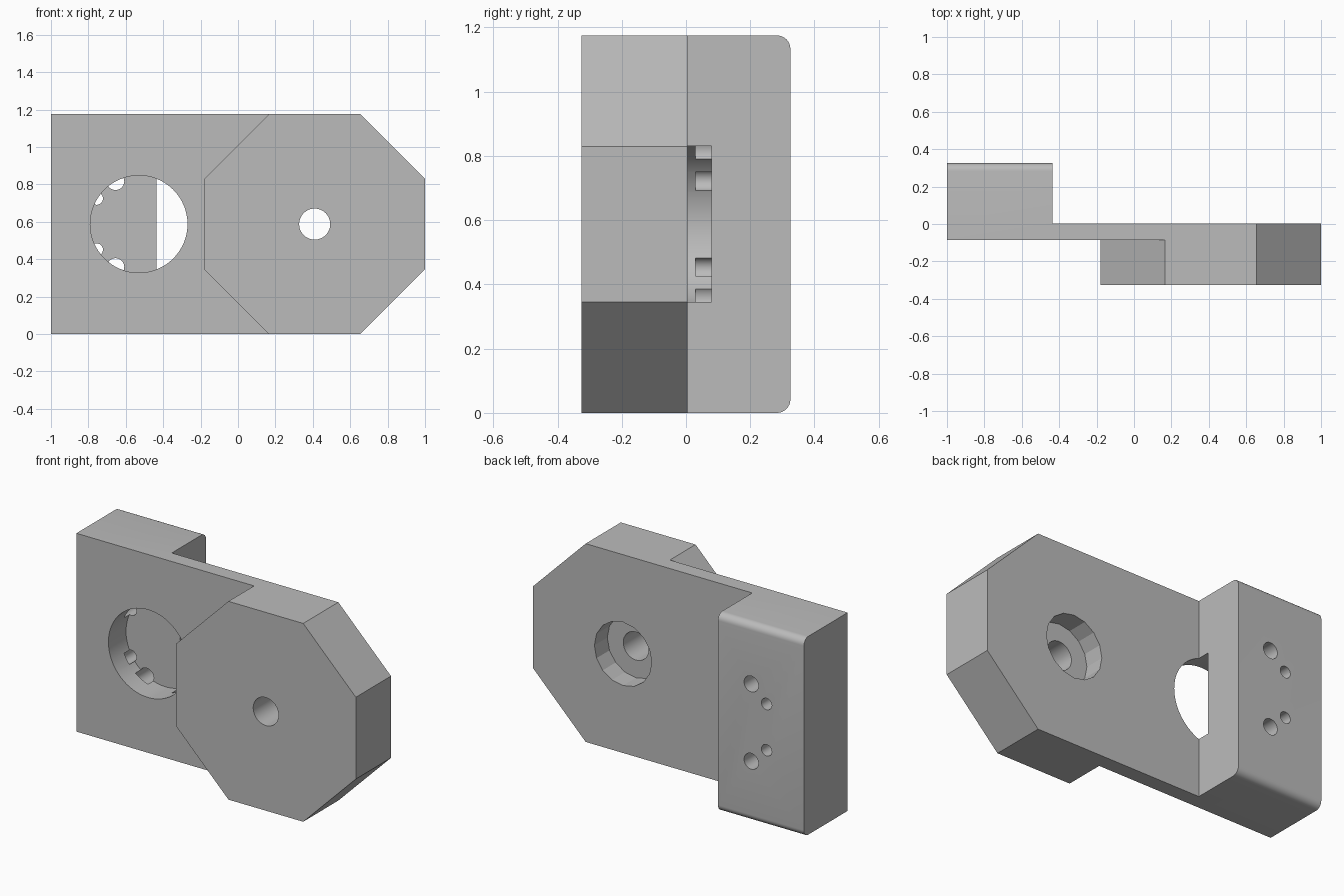
import bpy, bmesh, math
from mathutils import Vector

if "Cube" in bpy.data.objects:
    bpy.data.objects.remove(bpy.data.objects["Cube"], do_unlink=True)

H = 1.175            # overall height
MID = H / 2
FRONT, BACK = -0.325, 0.325
PLATE_FRONT, PLATE_BACK = -0.085, 0.004

grey = bpy.data.materials.new("plain grey")
grey.use_nodes = True
colour = (0.5, 0.5, 0.5, 1)
grey.diffuse_color = colour
grey.node_tree.nodes["Principled BSDF"].inputs["Base Color"].default_value = colour


def prism(name, outline, y0, y1):
    """Extrude an (x, z) outline from y0 to y1."""
    bm = bmesh.new()
    face = bm.faces.new([bm.verts.new((x, y0, z)) for x, z in outline])
    ext = bmesh.ops.extrude_face_region(bm, geom=[face])
    moved = [g for g in ext["geom"] if isinstance(g, bmesh.types.BMVert)]
    bmesh.ops.translate(bm, verts=moved, vec=Vector((0, y1 - y0, 0)))
    bmesh.ops.recalc_face_normals(bm, faces=bm.faces)
    mesh = bpy.data.meshes.new(name)
    bm.to_mesh(mesh)
    bm.free()
    mesh.materials.append(grey)
    obj = bpy.data.objects.new(name, mesh)
    bpy.context.collection.objects.link(obj)
    return obj


def box(name, x0, x1, y0, y1):
    return prism(name, [(x0, 0), (x1, 0), (x1, H), (x0, H)], y0, y1)


def cylinder(name, x, z, r, y0, y1, sides=64):
    step = math.tau / sides
    ring = [(x + r * math.cos(i * step), z + r * math.sin(i * step))
            for i in range(sides)]
    return prism(name, ring, y0, y1)


def combine(target, other, operation):
    """Apply a boolean and discard the tool object."""
    mod = target.modifiers.new(operation.lower(), 'BOOLEAN')
    mod.operation = operation
    mod.solver = 'EXACT'
    mod.object = other
    bpy.context.view_layer.objects.active = target
    bpy.ops.object.modifier_apply(modifier=mod.name)
    bpy.data.objects.remove(other, do_unlink=True)


# Thick block at one end, its back top and bottom edges rounded
bracket = box("mounting_bracket", -1, -0.437, PLATE_FRONT, BACK)
bm = bmesh.new()
bm.from_mesh(bracket.data)
rounded = [e for e in bm.edges if all(v.co.y > 0.3 for v in e.verts)
           and abs(e.verts[0].co.z - e.verts[1].co.z) < 0.01]
bmesh.ops.bevel(bm, geom=rounded, offset=0.042, segments=8, profile=0.5,
                affect='EDGES')
bm.to_mesh(bracket.data)
bm.free()

# Connecting plate and octagonal boss
combine(bracket, box("plate", -1, 0.2, PLATE_FRONT, PLATE_BACK), 'UNION')
cut = 0.345
octagon = [(0.165, 0), (0.655, 0), (1, cut), (1, H - cut),
           (0.655, H), (0.165, H), (-0.18, H - cut), (-0.18, cut)]
combine(bracket, prism("octagonal_boss", octagon, FRONT, PLATE_BACK), 'UNION')

# Round pocket from the front
combine(bracket, cylinder("pocket", -0.53, MID, 0.26, -0.2, 0.08), 'DIFFERENCE')

# Screw holes from the back, mirrored above and below the middle
for side in (-1, 1):
    for x, dz, r in ((-0.655, 0.229, 0.047), (-0.756, 0.137, 0.034)):
        hole = cylinder("screw_hole", x, MID + side * dz, r, 0.03, 0.5, 32)
        combine(bracket, hole, 'DIFFERENCE')

# Axle hole and its faceted recess at the back
combine(bracket, cylinder("axle_hole", 0.41, MID, 0.083, -0.5, 0.2, 48), 'DIFFERENCE')
combine(bracket, cylinder("recess", 0.41, MID, 0.188, -0.117, 0.2, 16), 'DIFFERENCE')

# Merge leftover coplanar faces
bm = bmesh.new()
bm.from_mesh(bracket.data)
bmesh.ops.remove_doubles(bm, verts=bm.verts, dist=0.0001)
bmesh.ops.dissolve_limit(bm, angle_limit=0.01, verts=bm.verts, edges=bm.edges)
bm.to_mesh(bracket.data)
bm.free()

bpy.ops.object.select_all(action='DESELECT')
bracket.select_set(True)
bpy.context.view_layer.objects.active = bracket
bpy.ops.object.shade_smooth_by_angle(angle=math.radians(20))
